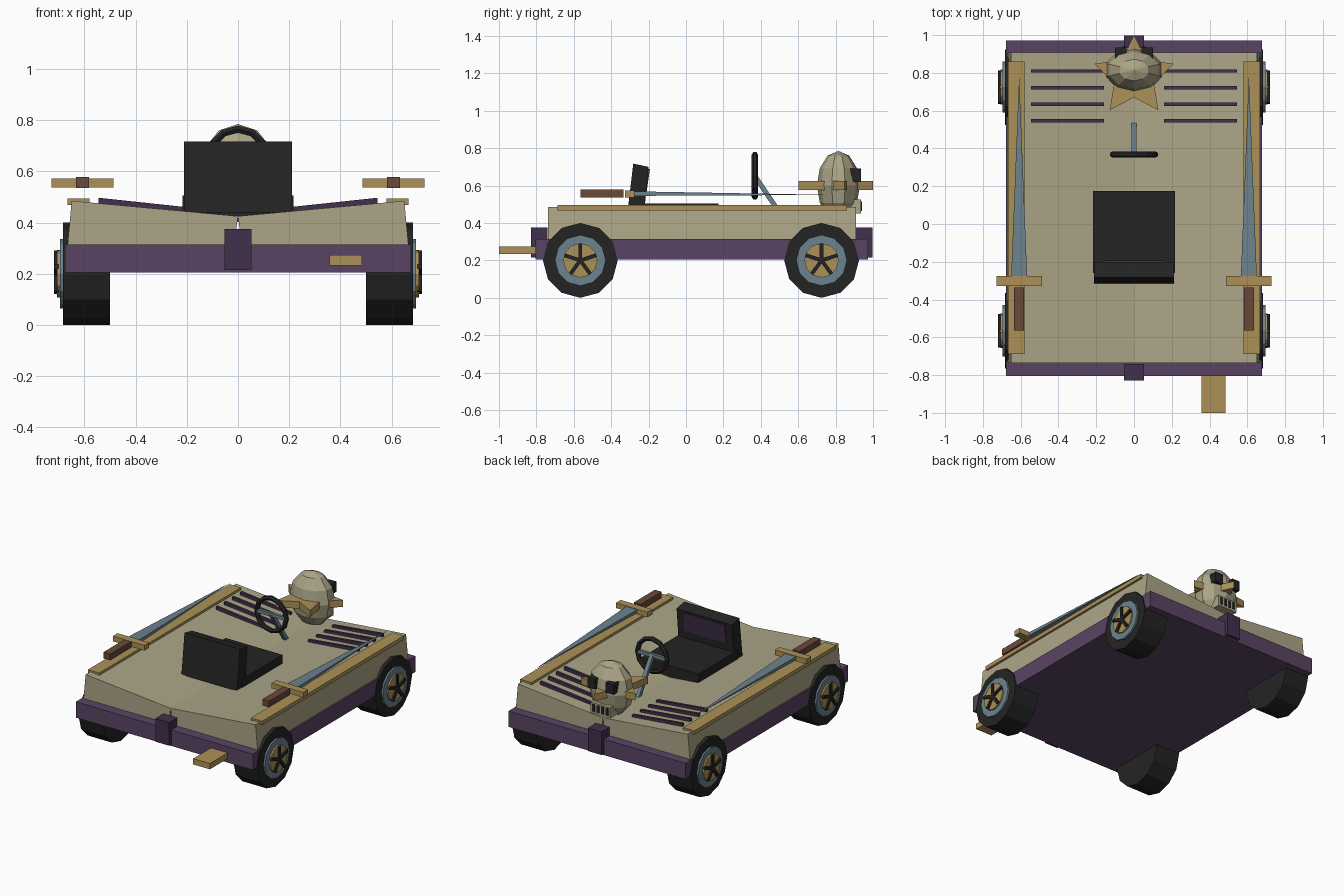
import bpy, bmesh, math
from mathutils import Vector, Matrix

if "Cube" in bpy.data.objects:
    bpy.data.objects.remove(bpy.data.objects["Cube"])


def mat(name, r, g, b):
    m = bpy.data.materials.new(name)
    lin = [((c / 255 + 0.055) / 1.055) ** 2.4 for c in (r, g, b)]
    m.diffuse_color = (*lin, 1)
    m.use_nodes = True
    m.node_tree.nodes["Principled BSDF"].inputs["Base Color"].default_value = m.diffuse_color
    return m


BONE = mat("bone tan", 172, 165, 135)
GOLD = mat("gold wood", 172, 145, 88)
PURPLE = mat("purple", 90, 68, 100)
DARK = mat("dark purple", 64, 48, 76)
BLACK = mat("black", 36, 36, 36)
STEEL = mat("steel blue", 108, 130, 142)
BROWN = mat("brown", 104, 74, 58)


def finish(name, bm, m):
    bmesh.ops.recalc_face_normals(bm, faces=bm.faces)
    me = bpy.data.meshes.new(name)
    bm.to_mesh(me)
    bm.free()
    me.materials.append(m)
    ob = bpy.data.objects.new(name, me)
    bpy.context.collection.objects.link(ob)
    return ob


def prism(name, pts, axis, a, b, m):
    """Extrude a 2D outline along x (pts are y,z), y (x,z) or z (x,y)."""
    put = {"x": lambda p, t: (t, p[0], p[1]),
           "y": lambda p, t: (p[0], t, p[1]),
           "z": lambda p, t: (p[0], p[1], t)}[axis]
    bm = bmesh.new()
    lo = [bm.verts.new(put(p, a)) for p in pts]
    hi = [bm.verts.new(put(p, b)) for p in pts]
    n = len(pts)
    bm.faces.new(lo)
    bm.faces.new(hi[::-1])
    for i in range(n):
        bm.faces.new((lo[i], lo[(i + 1) % n], hi[(i + 1) % n], hi[i]))
    return finish(name, bm, m)


def box(name, x0, x1, y0, y1, z0, z1, m):
    return prism(name, [(x0, y0), (x1, y0), (x1, y1), (x0, y1)], "z", z0, z1, m)


def ngon(cy, cz, r, n):
    return [(cy + r * math.sin(2 * math.pi * i / n), cz + r * math.cos(2 * math.pi * i / n))
            for i in range(n)]


def bar(name, p, q, w, m):
    """Square rod between two points."""
    p, q = Vector(p), Vector(q)
    d = q - p
    bm = bmesh.new()
    bmesh.ops.create_cube(bm, size=1, matrix=Matrix.Translation((p + q) / 2)
                          @ d.to_track_quat("Z", "Y").to_matrix().to_4x4()
                          @ Matrix.Diagonal((w, w, d.length, 1)))
    return finish(name, bm, m)


# chassis, end blocks and step
box("chassis", -0.677, 0.677, -0.805, 0.972, 0.205, 0.315, PURPLE)
box("front_block", -0.053, 0.053, -0.828, -0.74, 0.215, 0.375, DARK)
box("rear_block", -0.053, 0.053, 0.91, 0.997, 0.215, 0.375, DARK)
box("step", 0.357, 0.485, -1.0, -0.79, 0.233, 0.273, GOLD)

for s, side in ((1, "right"), (-1, "left")):
    # body half, tilted up towards the outside
    prism(side + "_body", [(0, 0.425), (s * 0.65, 0.485), (s * 0.672, 0.25), (s * 0.022, 0.25)],
          "y", -0.737, 0.908, BONE)
    # vent slats
    for i in range(4):
        y = 0.81 - i * 0.088
        prism(f"{side}_slat_{i}", [(s * 0.16, 0.435), (s * 0.545, 0.47), (s * 0.545, 0.497), (s * 0.16, 0.456)],
              "y", y - 0.009, y + 0.009, DARK)
    # side rail
    xs = sorted((s * 0.58, s * 0.667))
    box(side + "_rail", *xs, -0.688, 0.86, 0.468, 0.495, GOLD)
    # sword
    c = s * 0.608
    box(side + "_grip", c - 0.026, c + 0.026, -0.565, -0.335, 0.535, 0.578, BROWN)
    box(side + "_guard", c - 0.121, c + 0.121, -0.327, -0.275, 0.537, 0.573, GOLD)
    bm = bmesh.new()
    base = [bm.verts.new((c + a * 0.042, -0.275, 0.557 + b * 0.012))
            for a, b in ((-1, -1), (1, -1), (1, 1), (-1, 1))]
    tip = bm.verts.new((c, 0.785, 0.55))
    bm.faces.new(base)
    for i in range(4):
        bm.faces.new((base[i], base[(i + 1) % 4], tip))
    finish(side + "_blade", bm, STEEL)
    # wheels
    for y, end in ((-0.565, "front"), (0.725, "rear")):
        nm = f"{side}_{end}_"
        prism(nm + "tyre", ngon(y, 0.2, 0.2, 12), "x", s * 0.5, s * 0.684, BLACK)
        prism(nm + "rim", ngon(y, 0.2, 0.136, 12), "x", s * 0.6, s * 0.696, STEEL)
        prism(nm + "hub", ngon(y, 0.2, 0.092, 12), "x", s * 0.6, s * 0.707, GOLD)
        for i in range(5):
            a = 2 * math.pi * i / 5
            bar(f"{nm}spoke_{i}", (s * 0.709, y, 0.2),
                (s * 0.709, y + 0.09 * math.sin(a), 0.2 + 0.09 * math.cos(a)), 0.02, BLACK)

# seat
box("seat_cushion", -0.217, 0.217, -0.26, 0.175, 0.425, 0.505, BLACK)
prism("seat_back", [(-0.315, 0.44), (-0.225, 0.44), (-0.2, 0.7), (-0.282, 0.717)],
      "x", -0.212, 0.212, BLACK)
prism("seat_panel", [(-0.23, 0.555), (-0.212, 0.555), (-0.193, 0.688), (-0.22, 0.688)],
      "x", -0.16, 0.16, DARK)

# steering wheel and column
bm = bmesh.new()
rings = []
for i in range(12):
    a = 2 * math.pi * i / 12
    rings.append([bm.verts.new(((0.113 + u) * math.cos(a), 0.368 + v, 0.652 + (0.113 + u) * math.sin(a)))
                  for u, v in ((0.014, 0.008), (0, 0.017), (-0.014, 0.008), (-0.014, -0.008), (0, -0.017), (0.014, -0.008))])
for i in range(12):
    r, q = rings[i], rings[(i + 1) % 12]
    for j in range(6):
        k = (j + 1) % 6
        bm.faces.new((r[j], r[k], q[k], q[j]))
finish("steering_wheel", bm, BLACK)
box("steering_crossbar", -0.105, 0.105, 0.358, 0.378, 0.64, 0.664, STEEL)
bar("steering_column", (0, 0.366, 0.655), (0, 0.53, 0.41), 0.026, STEEL)

# skull ornament with star collar
bm = bmesh.new()
bmesh.ops.create_uvsphere(bm, u_segments=10, v_segments=6, radius=1,
                          matrix=Matrix.Translation((0, 0.815, 0.6)) @ Matrix.Diagonal((0.157, 0.115, 0.185, 1)))
finish("skull", bm, BONE)
star = []
for i in range(10):
    r, a = (0.11 if i % 2 else 0.22), math.pi * i / 5
    star.append((r * math.sin(a), 0.78 + r * math.cos(a)))
prism("star_collar", star, "z", 0.577, 0.625, GOLD)
for s, side in ((1, "right"), (-1, "left")):
    xs = sorted((s * 0.04, s * 0.1))
    box(side + "_eye", *xs, 0.86, 0.935, 0.62, 0.69, BLACK)
box("jaw", -0.075, 0.075, 0.83, 0.935, 0.45, 0.525, BONE)
for i in range(4):
    x = -0.051 + i * 0.034
    box(f"tooth_gap_{i}", x - 0.009, x + 0.009, 0.93, 0.94, 0.465, 0.515, BLACK)
